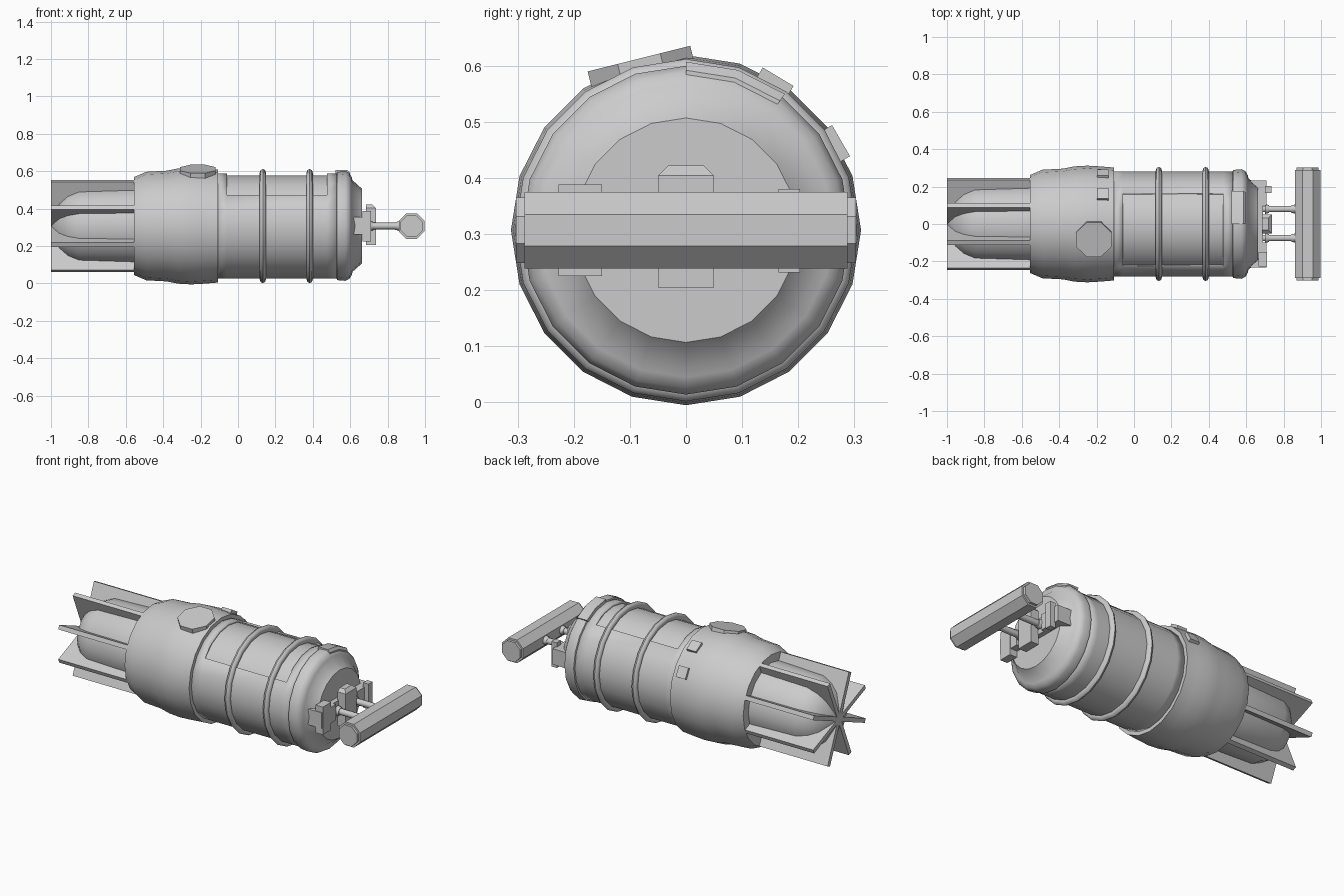
import bpy, bmesh, math
from mathutils import Matrix, Vector

if "Cube" in bpy.data.objects:
    bpy.data.objects.remove(bpy.data.objects["Cube"], do_unlink=True)

AXIS_Z = 0.307   # height of the long axis
SIDES = 20

grey = bpy.data.materials.new("plain_grey")
grey.use_nodes = True
colour = (0.6, 0.6, 0.6, 1)
grey.diffuse_color = colour
grey.node_tree.nodes["Principled BSDF"].inputs["Base Color"].default_value = colour


def finish(name, bm, smooth=None):
    bmesh.ops.recalc_face_normals(bm, faces=bm.faces)
    mesh = bpy.data.meshes.new(name)
    bm.to_mesh(mesh)
    bm.free()
    mesh.materials.append(grey)
    obj = bpy.data.objects.new(name, mesh)
    bpy.context.collection.objects.link(obj)
    if smooth:
        bpy.ops.object.select_all(action="DESELECT")
        obj.select_set(True)
        bpy.context.view_layer.objects.active = obj
        bpy.ops.object.shade_smooth_by_angle(angle=math.radians(smooth))
    return obj


def lathe(name, profile, sides=SIDES, smooth=35, span=None, skip=None, caps=True, loop=False, turn=0):
    """Turn (x, radius) points about the long axis; span = first and last side for an arc."""
    bm = bmesh.new()
    first, last = span or (0, sides)
    count = last - first + (1 if span else 0)
    rows = []
    for x, r in profile:
        angles = [math.tau * (first + k + turn) / sides for k in range(count)]
        rows.append([bm.verts.new((x, r * math.sin(a), AXIS_Z + r * math.cos(a))) for a in angles])
    pairs = list(zip(rows, rows[1:]))
    if loop:
        pairs.append((rows[-1], rows[0]))
    for i, (p, q) in enumerate(pairs):
        for k in range(last - first):
            if skip and skip(i, k):
                continue
            n = (k + 1) % count
            bm.faces.new((p[k], p[n], q[n], q[k]))
    if span:
        for k in (0, -1):
            bm.faces.new([row[k] for row in rows])
    elif caps and not loop:
        bm.faces.new(rows[0])
        bm.faces.new(rows[-1])
    return finish(name, bm, smooth)


def box(name, x, y, z, chamfer=0):
    bm = bmesh.new()
    lo, hi = Vector((x[0], y[0], z[0])), Vector((x[1], y[1], z[1]))
    bmesh.ops.create_cube(bm, size=1, matrix=Matrix.Translation((lo + hi) / 2) @ Matrix.Diagonal((*(hi - lo), 1)))
    if chamfer:
        edges = [e for e in bm.edges if all(v.co.z > hi.z - 0.001 for v in e.verts)
                 and abs(e.verts[0].co.y - e.verts[1].co.y) < 0.001]
        edges += [e for e in bm.edges if all(v.co.z > hi.z - 0.001 and v.co.x > hi.x - 0.001 for v in e.verts)]
        bmesh.ops.bevel(bm, geom=edges, offset=chamfer, segments=1, affect="EDGES")
    return finish(name, bm)


def rod(name, parts, sides, matrix, smooth=None):
    """Stack of coaxial cones along local z: (z start, z end, radius start, radius end)."""
    bm = bmesh.new()
    for a, b, r1, r2 in parts:
        bmesh.ops.create_cone(bm, cap_ends=True, segments=sides, radius1=r1, radius2=r2, depth=b - a,
                              matrix=matrix @ Matrix.Translation((0, 0, (a + b) / 2))
                              @ Matrix.Rotation(math.pi / sides, 4, "Z"))
    return finish(name, bm, smooth)


# Bulged middle housing
lathe("middle_housing", [(-0.556, 0.262), (-0.49, 0.29), (-0.38, 0.296), (-0.32, 0.308),
                         (-0.25, 0.312), (-0.18, 0.308), (-0.12, 0.303), (-0.107, 0.303)])

# Drum with an outer skin that leaves a sunken panel on top
lathe("drum_core", [(-0.12, 0.27), (0.54, 0.27)])
skin = lathe("drum_skin", [(-0.11, 0.281), (-0.06, 0.281), (0.475, 0.281), (0.53, 0.281)], caps=False,
             skip=lambda row, side: row == 1 and (side >= SIDES - 3 or side < 2))
solid = skin.modifiers.new("thickness", "SOLIDIFY")
solid.thickness = 0.012
solid.offset = -1

# Raised hoops around the drum
for i, x in enumerate((0.133, 0.383)):
    lathe(f"drum_hoop_{i + 1}", [(x + 0.017 * math.cos(a), 0.285 + 0.02 * math.sin(a))
                                 for a in (math.tau * k / 8 for k in range(8))], loop=True, smooth=50)

# Rounded end cap and its rim clip
lathe("end_cap", [(0.525, 0.275), (0.53, 0.289), (0.575, 0.293), (0.595, 0.282), (0.608, 0.262),
                  (0.612, 0.245), (0.662, 0.2)])
lathe("rim_clip", [(0.522, 0.27), (0.522, 0.3), (0.585, 0.3), (0.598, 0.285), (0.598, 0.25)],
      span=(0, 2), loop=True)

# Tail core and radial fins
lathe("tail_core", [(-0.55, 0.215), (-0.85, 0.205), (-0.91, 0.178), (-0.955, 0.135), (-0.985, 0.07), (-0.998, 0.035)],
      sides=16, smooth=40)
fins = bmesh.new()
for k in range(8):
    turn = Matrix.Rotation(math.tau * (k + 0.5) / 8, 4, "X")
    bmesh.ops.create_cube(fins, size=1, matrix=Matrix.Translation((-0.775, 0, AXIS_Z)) @ turn
                          @ Matrix.Translation((0, 0, 0.13)) @ Matrix.Diagonal((0.45, 0.025, 0.26, 1)))
finish("tail_fins", fins)

# Tilted octagonal lid on the housing
lid = Matrix.Translation((-0.215, -0.081, 0.601)) @ Matrix.Rotation(math.radians(14), 4, "X")
rod("top_lid", [(-0.03, 0.012, 0.102, 0.102)], 8, lid)

# Two small blocks on the rear shoulder
for i, degrees in enumerate((31, 60)):
    bm = bmesh.new()
    bmesh.ops.create_cube(bm, size=1, matrix=Matrix.Translation((-0.168, 0, AXIS_Z))
                          @ Matrix.Rotation(-math.radians(degrees), 4, "X")
                          @ Matrix.Translation((0, 0, 0.299)) @ Matrix.Diagonal((0.062, 0.064, 0.04, 1)))
    finish(f"shoulder_block_{i + 1}", bm)

# Brackets on the end face
for side, s in (("left", 1), ("right", -1)):
    box(f"{side}_bracket", (0.61, 0.708), sorted((s * 0.1, s * 0.232)), (0.262, 0.355))
box("right_clamp", (0.665, 0.712), (-0.227, -0.15), (0.225, 0.388))
box("left_clamp", (0.7, 0.735), (0.165, 0.203), (0.232, 0.38))
box("centre_mount", (0.65, 0.69), (-0.1, 0.1), (0.262, 0.355))
box("centre_latch", (0.685, 0.737), (-0.05, 0.05), (0.205, 0.422), chamfer=0.018)

# Rods and the cross handle
for side, y in (("left", 0.08), ("right", -0.075)):
    along_x = Matrix.Translation((0, y, AXIS_Z)) @ Matrix.Rotation(math.pi / 2, 4, "Y")
    rod(f"{side}_rod", [(0.65, 0.9, 0.018, 0.018), (0.7, 0.722, 0.028, 0.022), (0.84, 0.87, 0.02, 0.028)],
        10, along_x, 40)
along_y = Matrix.Translation((0.928, 0, AXIS_Z)) @ Matrix.Rotation(math.pi / 2, 4, "X")
rod("cross_handle", [(-0.288, 0.288, 0.074, 0.074), (-0.303, -0.288, 0.063, 0.063),
                     (0.288, 0.303, 0.063, 0.063)], 8, along_y, 30)
